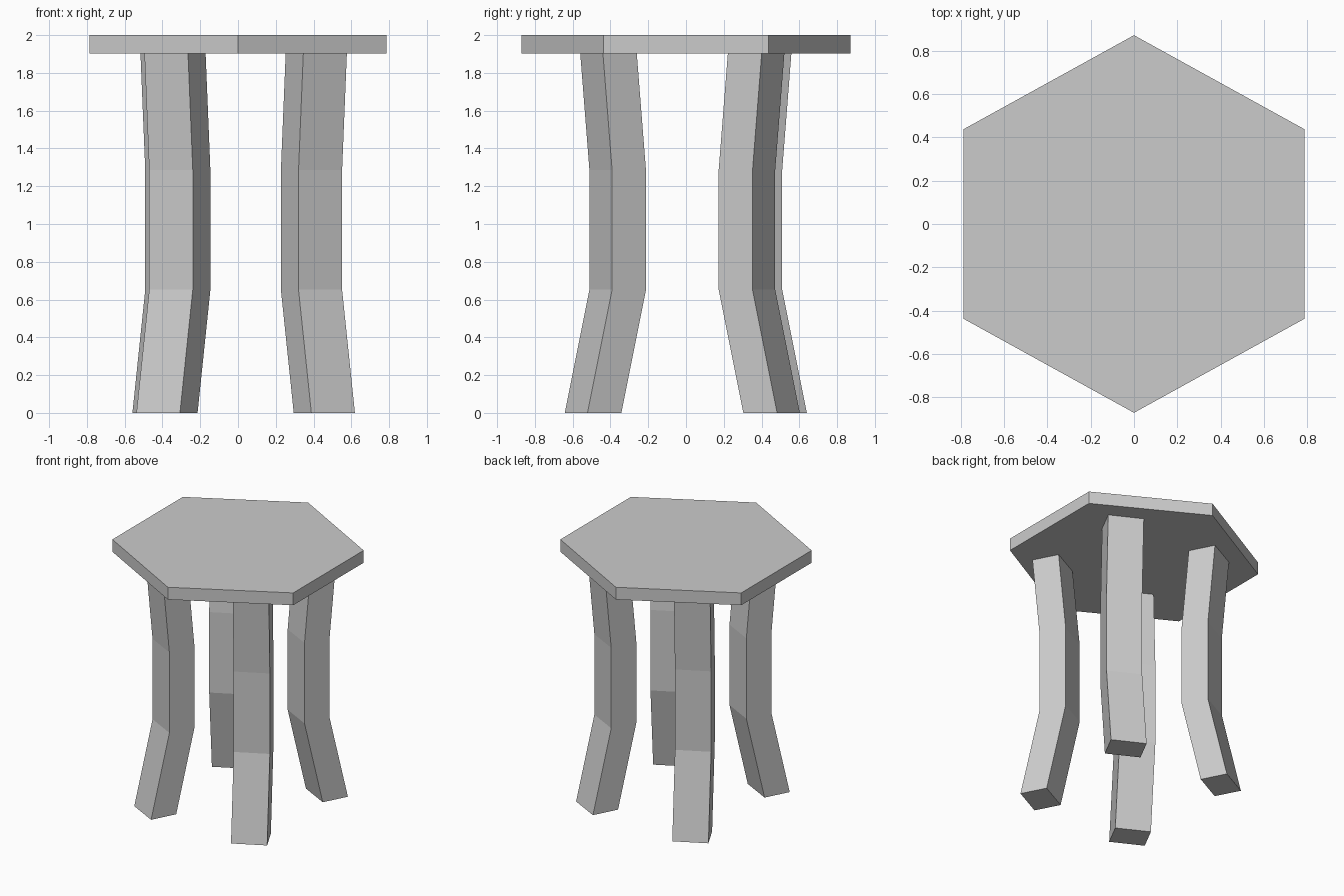
import bpy, bmesh
from math import sin, cos, radians

if "Cube" in bpy.data.objects:
    bpy.data.objects.remove(bpy.data.objects["Cube"])


def loft(name, rings):
    """Skin a stack of equal-sized rings and cap both ends."""
    bm = bmesh.new()
    loops = [[bm.verts.new(p) for p in ring] for ring in rings]
    n = len(loops[0])
    for lo, hi in zip(loops, loops[1:]):
        for i in range(n):
            j = (i + 1) % n
            bm.faces.new((lo[i], lo[j], hi[j], hi[i]))
    bm.faces.new(loops[0][::-1])
    bm.faces.new(loops[-1])
    bmesh.ops.recalc_face_normals(bm, faces=bm.faces)
    mesh = bpy.data.meshes.new(name)
    bm.to_mesh(mesh)
    bm.free()
    obj = bpy.data.objects.new(name, mesh)
    bpy.context.collection.objects.link(obj)
    return obj


# Hexagonal seat, slightly wider in x than a regular hexagon
outline = [(0, -0.872), (0.787, -0.438), (0.787, 0.438),
           (0, 0.872), (-0.787, 0.438), (-0.787, -0.438)]
loft("seat", [[(x, y, z) for x, y in outline] for z in (1.903, 2.0)])

# Bent legs: (height, outward offset) along the bend
BEND = [(0, 0), (0.652, -0.147), (1.285, -0.147), (1.905, -0.092)]
HALF_W, HALF_D = 0.13, 0.101


def leg(name, x, y, angle):
    a = radians(angle)
    ox, oy = cos(a), sin(a)          # outward direction, side is (-oy, ox)
    rings = []
    for z, off in BEND:
        rings.append([(x + ox * (off + d) - oy * w, y + oy * (off + d) + ox * w, z)
                      for d, w in ((-HALF_D, -HALF_W), (HALF_D, -HALF_W),
                                   (HALF_D, HALF_W), (-HALF_D, HALF_W))])
    loft(name, rings)


leg("front_right_leg", 0.457, -0.492, -62.5)
leg("front_left_leg", -0.376, -0.492, -117.5)
leg("back_right_leg", 0.457, 0.453, 62.5)
leg("back_left_leg", -0.397, 0.49, 117.5)
